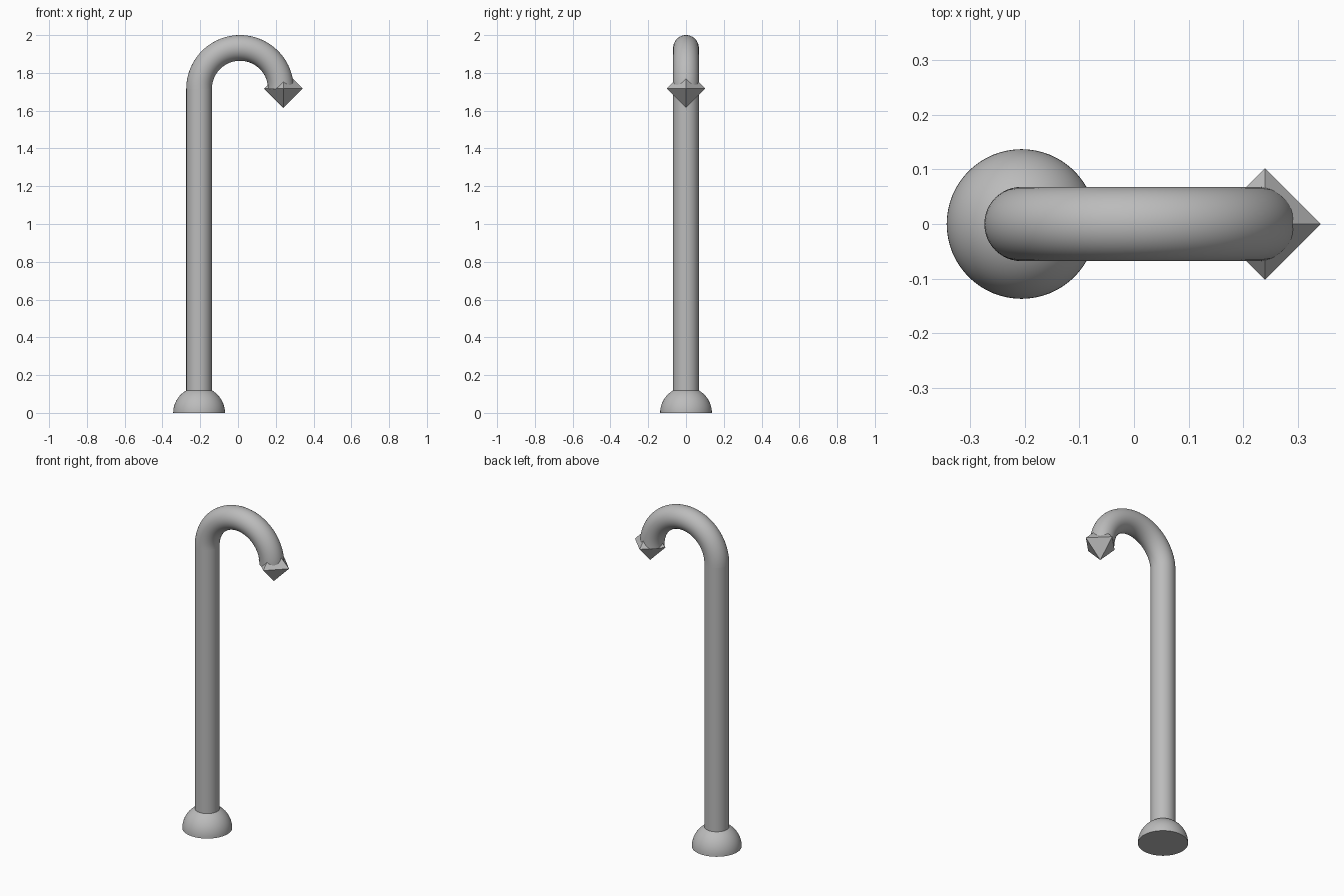
import bpy
import bmesh
from math import pi, radians
from mathutils import Matrix, Vector

cube = bpy.data.objects.get("Cube")
if cube:
    bpy.data.objects.remove(cube, do_unlink=True)

POLE_X = -0.206      # axis of the upright
TUBE_R = 0.068       # tube radius
BEND_R = 0.2165      # radius of the bend's centre line
BEND_Z = 1.7155      # height where the bend starts
BASE_R = 0.137

grey = bpy.data.materials.new("grey")
grey.use_nodes = True
colour = (0.5, 0.5, 0.5, 1)
grey.diffuse_color = colour
grey.node_tree.nodes["Principled BSDF"].inputs["Base Color"].default_value = colour


def finish(bm, name, location, smooth=True):
    """Turn a bmesh into a placed, coloured object."""
    bmesh.ops.recalc_face_normals(bm, faces=bm.faces)
    mesh = bpy.data.meshes.new(name)
    bm.to_mesh(mesh)
    bm.free()
    mesh.materials.append(grey)
    obj = bpy.data.objects.new(name, mesh)
    obj.location = location
    bpy.context.collection.objects.link(obj)
    if smooth:
        bpy.ops.object.select_all(action="DESELECT")
        obj.select_set(True)
        bpy.context.view_layer.objects.active = obj
        bpy.ops.object.shade_smooth_by_angle(angle=radians(40))
    return obj


# Domed foot: upper half of a sphere with a flat underside
bm = bmesh.new()
bmesh.ops.create_uvsphere(bm, u_segments=64, v_segments=32, radius=BASE_R)
bmesh.ops.bisect_plane(bm, geom=bm.verts[:] + bm.edges[:] + bm.faces[:], dist=1e-5,
                       plane_co=(0, 0, 0), plane_no=(0, 0, 1), clear_inner=True)
bmesh.ops.holes_fill(bm, edges=[e for e in bm.edges if e.is_boundary], sides=0)
finish(bm, "domed_foot", (POLE_X, 0, 0))

# Straight upright
bm = bmesh.new()
bmesh.ops.create_cone(bm, cap_ends=True, segments=48, radius1=TUBE_R, radius2=TUBE_R,
                      depth=BEND_Z, matrix=Matrix.Translation((0, 0, BEND_Z / 2)))
finish(bm, "upright_pole", (POLE_X, 0, 0))

# Half-circle bend: a ring swept over the top
bm = bmesh.new()
ring = bmesh.ops.create_circle(bm, segments=48, radius=TUBE_R,
                               matrix=Matrix.Translation((-BEND_R, 0, 0)))["verts"]
edges = list({e for v in ring for e in v.link_edges})
bmesh.ops.spin(bm, geom=ring + edges, cent=Vector(), axis=(0, 1, 0), angle=pi, steps=48)
bmesh.ops.holes_fill(bm, edges=[e for e in bm.edges if e.is_boundary], sides=0)
finish(bm, "curved_top", (POLE_X + BEND_R, 0, BEND_Z))

# Faceted eight-sided tip around the end of the bend
bm = bmesh.new()
tip = [Vector(c) * 0.102 for c in ((1, 0, 0), (0, 1, 0), (-1, 0, 0), (0, -1, 0), (0, 0, 1), (0, 0, -1))]
for co in tip:
    bm.verts.new(co)
bmesh.ops.convex_hull(bm, input=bm.verts[:])
finish(bm, "faceted_tip", (0.24, 0, 1.717), smooth=False)
